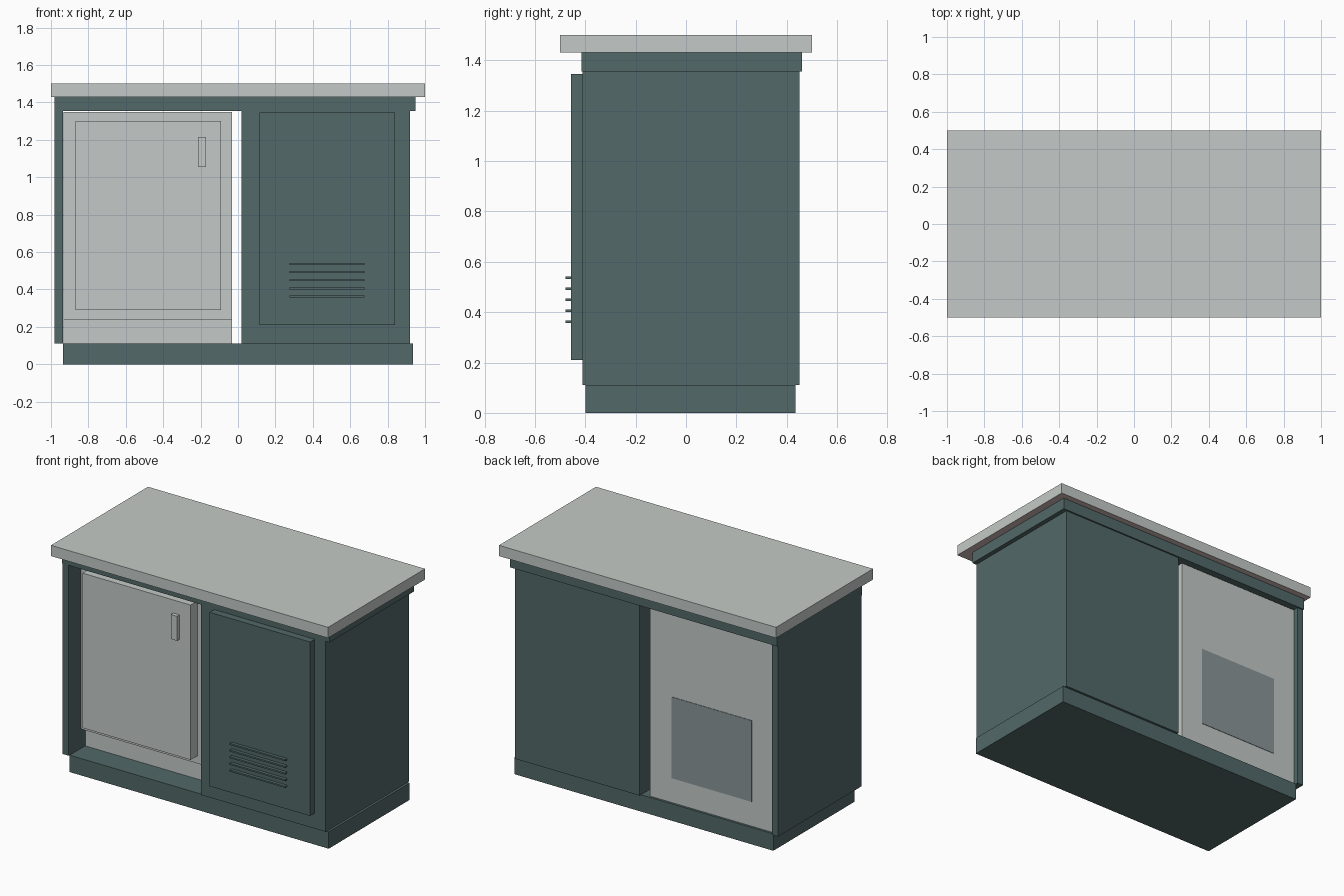
import bpy
import bmesh

cube = bpy.data.objects.get("Cube")
if cube:
    bpy.data.objects.remove(cube, do_unlink=True)


def linear(c):
    c /= 255
    return c / 12.92 if c <= 0.04045 else ((c + 0.055) / 1.055) ** 2.4


def material(name, r, g, b):
    m = bpy.data.materials.new(name)
    m.use_nodes = True
    colour = (linear(r), linear(g), linear(b), 1)
    m.diffuse_color = colour
    m.node_tree.nodes["Principled BSDF"].inputs["Base Color"].default_value = colour
    return m


teal = material("dark teal paint", 82, 104, 104)
pale = material("pale grey", 196, 202, 199)
grey = material("mid grey", 138, 150, 153)
brown = material("warm underside", 205, 188, 184)


def box(name, mat, x, y, z):
    """Flat-faced box spanning the given ranges."""
    bm = bmesh.new()
    bmesh.ops.create_cube(bm, size=1)
    for v in bm.verts:
        for i, (low, high) in enumerate((x, y, z)):
            v.co[i] = low if v.co[i] < 0 else high
    mesh = bpy.data.meshes.new(name)
    bm.normal_update()
    bm.to_mesh(mesh)
    bm.free()
    mesh.materials.append(mat)
    obj = bpy.data.objects.new(name, mesh)
    bpy.context.collection.objects.link(obj)
    return obj


# Counter and supporting carcass
counter = box("countertop", pale, (-1, 1), (-0.5, 0.5), (1.43, 1.5))
counter.data.materials.append(brown)
for face in counter.data.polygons:
    if face.normal.z < -0.9:
        face.material_index = 1
box("top_rail", teal, (-0.98, 0.95), (-0.415, 0.46), (1.355, 1.43))
box("plinth", teal, (-0.935, 0.935), (-0.4, 0.435), (0, 0.11))
box("end_panel", teal, (-0.98, -0.935), (-0.41, 0.45), (0.11, 1.355))

# Closed cupboard with a raised door and vent slats
box("cupboard", teal, (0.02, 0.92), (-0.41, 0.45), (0.11, 1.355))
box("cupboard_door", teal, (0.115, 0.84), (-0.457, -0.41), (0.21, 1.345))
for i in range(5):
    z = 0.362 + i * 0.0435
    box(f"vent_slat_{i + 1}", teal, (0.275, 0.675), (-0.478, -0.457),
        (z - 0.005, z + 0.005))

# Small refrigerator in the open bay
box("fridge_body", pale, (-0.932, -0.033), (-0.24, 0.42), (0.11, 1.35))
box("fridge_door", pale, (-0.932, -0.033), (-0.29, -0.24), (0.24, 1.35))
box("fridge_door_panel", pale, (-0.87, -0.09), (-0.36, -0.29), (0.29, 1.3))
box("fridge_handle", pale, (-0.215, -0.17), (-0.385, -0.36), (1.055, 1.215))
box("fridge_back_grille", grey, (-0.77, -0.193), (0.42, 0.423), (0.27, 0.8))
